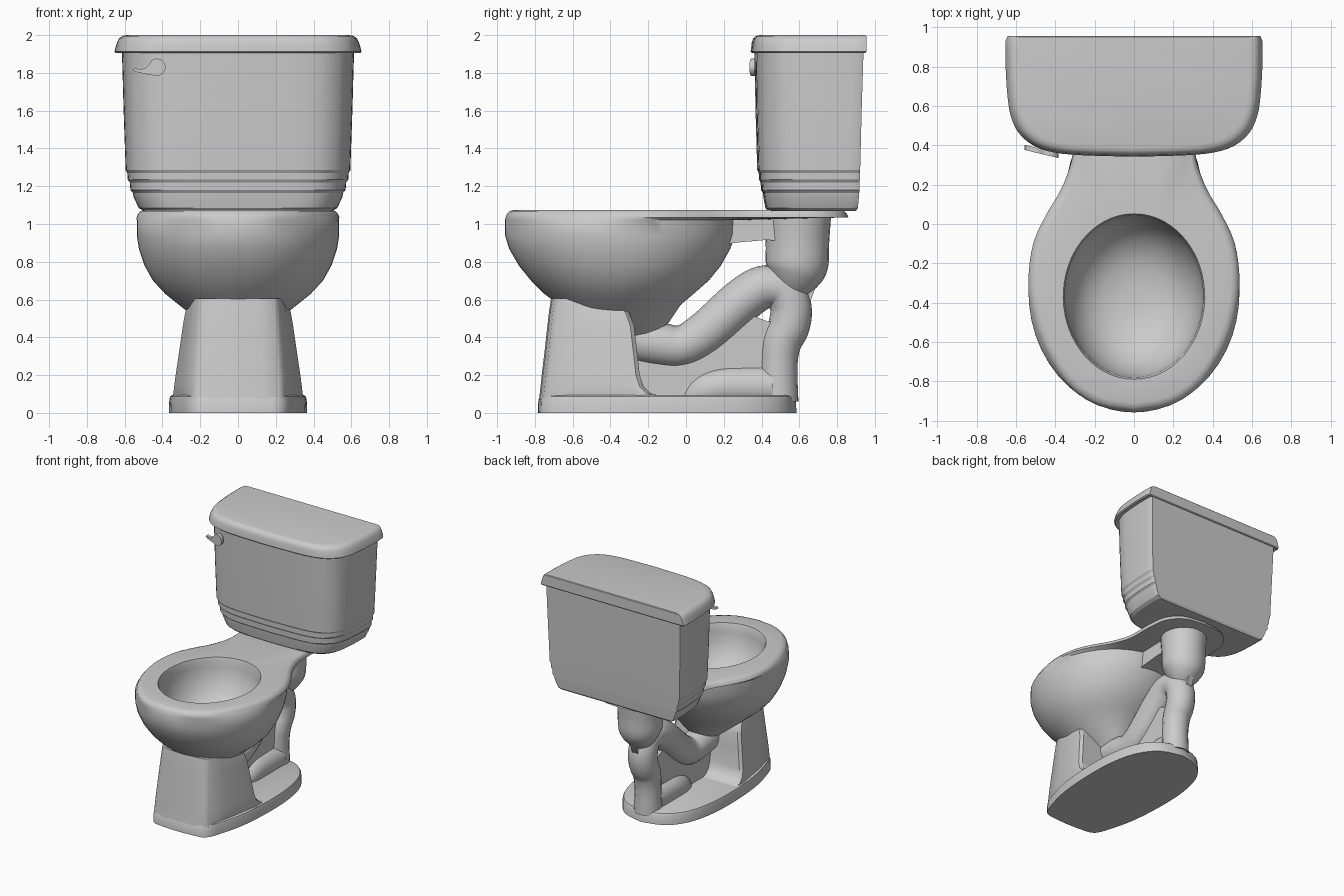
import bpy, bmesh, math
from mathutils import Vector

cube = bpy.data.objects.get("Cube")
if cube:
    bpy.data.objects.remove(cube, do_unlink=True)

# One plain ceramic colour
mat = bpy.data.materials.new("ceramic_grey")
mat.use_nodes = True
COL = (0.6, 0.6, 0.6, 1)
mat.diffuse_color = COL
mat.node_tree.nodes["Principled BSDF"].inputs["Base Color"].default_value = COL


def finish(name, bm, angle=35):
    bmesh.ops.remove_doubles(bm, verts=bm.verts, dist=1e-5)
    bmesh.ops.recalc_face_normals(bm, faces=bm.faces)
    me = bpy.data.meshes.new(name)
    bm.to_mesh(me)
    bm.free()
    me.materials.append(mat)
    ob = bpy.data.objects.new(name, me)
    bpy.context.collection.objects.link(ob)
    bpy.ops.object.select_all(action='DESELECT')
    ob.select_set(True)
    bpy.context.view_layer.objects.active = ob
    bpy.ops.object.shade_smooth_by_angle(angle=math.radians(angle))
    return ob


def loft(name, rings, angle=35):
    """Skin closed rings of equal length and cap both ends."""
    bm = bmesh.new()
    vs = [[bm.verts.new(p) for p in r] for r in rings]
    n = len(vs[0])
    for a, b in zip(vs, vs[1:]):
        for i in range(n):
            j = (i + 1) % n
            bm.faces.new((a[i], a[j], b[j], b[i]))
    bm.faces.new(vs[0])
    bm.faces.new(vs[-1])
    return finish(name, bm, angle)


def prism(name, pts, place, t0, t1):
    """Extrude a 2D polygon between two depths."""
    return loft(name, [[place(a, b, t) for a, b in pts] for t in (t0, t1)])


def spline(pts, steps):
    """Catmull-Rom through points of any dimension."""
    P = [Vector(p) for p in pts]
    P = [2 * P[0] - P[1]] + P + [2 * P[-1] - P[-2]]
    out = []
    for k in range(1, len(P) - 2):
        a, b, c, d = P[k - 1:k + 3]
        for s in range(steps):
            t = s / steps
            out.append(0.5 * (2 * b + (c - a) * t + (2 * a - 5 * b + 4 * c - d) * t * t
                              + (3 * b - a - 3 * c + d) * t ** 3))
    return out + [P[-2]]


def mirror(half):
    """Half outline from front centre to back centre -> full outline."""
    return [(x, y) for x, y in half] + [(-x, y) for x, y in half[-2:0:-1]]


def tube(name, path, steps=5, n=20):
    """Round pipe in the x = 0 plane; path holds (y, z, radius)."""
    c = spline([(y, z, r) for y, z, r in path], steps)
    rings = []
    for i, p in enumerate(c):
        d = c[min(i + 1, len(c) - 1)] - c[max(i - 1, 0)]
        d = Vector((d.x, d.y)).normalized()
        rings.append([(p.z * math.cos(a), p.x - d.y * p.z * math.sin(a), p.y + d.x * p.z * math.sin(a))
                      for a in (math.tau * k / n for k in range(n))])
    return loft(name, rings, 50)


# Tank and lid share a D-shaped outline: flat back, round front corners
D = spline([(0, 0), (.4, .012), (.62, .035), (.78, .09), (.9, .2), (.96, .34),
            (.985, .5), (1, .75), (1, .96)], 3) + [Vector((.985, 1)), Vector((0, 1))]


def d_ring(z, hw, yf, yb):
    return [(x * hw, yf + y * (yb - yf), z) for x, y in mirror([tuple(v) for v in D])]


loft("tank", [d_ring(*r) for r in [
    (1.07, .50, .435, .90), (1.085, .525, .42, .91), (1.14, .551, .41, .915), (1.165, .556, .407, .917),
    (1.18, .569, .397, .918), (1.22, .572, .395, .919), (1.235, .583, .386, .92), (1.27, .585, .385, .921),
    (1.285, .594, .377, .922), (1.6, .605, .368, .93), (1.92, .614, .362, .94)]], 25)
loft("tank_lid", [d_ring(*r) for r in [
    (1.915, .60, .39, .93), (1.905, .645, .35, .95), (1.912, .653, .342, .955), (1.935, .648, .345, .955),
    (1.96, .64, .348, .955), (1.982, .63, .355, .955), (1.995, .612, .37, .955), (2.0, .59, .39, .95)]])

# Flush lever and its stem
lever = [(-.43 + .046 * math.cos(a), 1.83 + .046 * math.sin(a))
         for a in (math.radians(-110 + 20 * k) for k in range(13))]
lever += [(-.465, 1.853), (-.485, 1.828), (-.51, 1.82), (-.55, 1.823), (-.557, 1.814), (-.535, 1.804), (-.48, 1.792)]
prism("flush_lever", lever, lambda x, z, t: (x, .345 - .24 * (x + .40) + t, z), -.006, .02)
prism("lever_stem", [(-.43 + .03 * math.cos(k * math.tau / 16), 1.83 + .03 * math.sin(k * math.tau / 16))
                     for k in range(16)], lambda x, z, t: (x, t, z), .36, .44)

# Bowl: hollow inside, flat rim with rear deck, rounded outside
deck = spline([(0, -.955), (.19, -.92), (.35, -.805), (.47, -.61), (.525, -.42), (.536, -.26),
               (.51, -.09), (.445, .05), (.385, .15), (.34, .25), (.312, .36), (.31, .55),
               (.285, .72), (.18, .83), (0, .86)], 3)
deck = mirror([tuple(v) for v in deck])
CY = -.355
theta = [math.atan2(x, CY - y) for x, y in deck]


def egg(z, yf, yb, rx):
    c, r = (yf + yb) / 2, (yb - yf) / 2
    return [(rx * math.sin(t), c - r * math.cos(t), z) for t in theta]


def deck_ring(z, inset):
    out = []
    for x, y in deck:
        v = Vector((x, y - CY))
        v *= 1 - inset / v.length
        out.append((v.x, v.y + CY, z))
    return out


rings = [egg(*r) for r in [
    (.685, -.42, -.30, .06), (.70, -.54, -.19, .16), (.75, -.64, -.09, .25), (.83, -.715, -.02, .305),
    (.92, -.76, .025, .34), (1.0, -.775, .04, .35), (1.05, -.78, .045, .352), (1.075, -.79, .052, .36)]]
rings += [deck_ring(1.075, .045), deck_ring(1.068, .02), deck_ring(1.05, .005), deck_ring(1.035, 0)]
rings += [egg(*r) for r in [
    (1.02, -.958, .265, .536), (.94, -.958, .26, .536), (.87, -.937, .235, .525), (.78, -.885, .185, .495),
    (.70, -.82, .12, .45), (.63, -.75, .04, .385), (.57, -.67, -.03, .31), (.48, -.60, -.09, .2),
    (.40, -.50, -.15, .1)]]
loft("bowl", rings, 40)

# Base plate and pedestal
base = [tuple(v) for v in spline([(0, -.785), (.13, -.778), (.24, -.75), (.30, -.6), (.345, -.4),
                                  (.365, -.12), (.355, .15), (.30, .38), (.18, .53), (0, .585)], 3)]
loft("base_plate", [[(x * s, (y + .1) * s - .1, z) for x, y in mirror(base)]
                    for z, s in [(0, 1), (.07, .995), (.088, .98), (.095, .95)]])


def pedestal_ring(z, yf, wf, ws, yb):
    half = [(0, yf), (wf * .55, yf + .006), (wf * .9, yf + .022), (wf, yf + .045),
            ((wf + ws) / 2 + .004, (yf + yb) / 2 - .06), (ws, yb - .1), (ws, yb - .02), (ws - .02, yb), (0, yb)]
    return [(x, y, z) for x, y in mirror(half)]


loft("pedestal", [pedestal_ring(*r) for r in [
    (.04, -.782, .247, .35, -.12), (.09, -.776, .245, .345, -.14), (.105, -.774, .244, .342, -.19),
    (.14, -.77, .243, .338, -.225), (.2, -.764, .24, .33, -.245), (.35, -.746, .23, .308, -.262),
    (.46, -.734, .222, .292, -.275), (.53, -.726, .217, .28, -.30), (.605, -.715, .212, .25, -.36)]])

# Trapway pipes, rear outlet and neck
tube("trapway_pipe", [(-.30, .39, .11), (-.15, .365, .115), (-.02, .355, .11), (.11, .43, .115),
                      (.29, .59, .118), (.41, .665, .115), (.51, .65, .11), (.555, .56, .11),
                      (.545, .46, .11), (.505, .37, .105), (.49, .25, .1), (.49, .06, .105)])
tube("foot_pipe", [(-.01, .06, .045), (.08, .105, .09), (.18, .135, .105), (.32, .14, .108), (.46, .14, .108)])
tube("outlet_pipe", [(.59, 1.04, .178), (.59, .9, .168), (.587, .78, .165), (.575, .71, .135), (.56, .65, .09)], 4, 24)
prism("bowl_neck", [(.10, .86), (.25, .90), (.42, .915), (.55, .91), (.55, 1.05), (.10, 1.05)],
      lambda y, z, t: (t, y, z), -.12, .12)

# Thin webs joining the pipes
prism("centre_web", [(-.30, .06), (-.30, .42), (0, .36), (.2, .5), (.33, .58), (.365, .51), (.43, .485),
                     (.5, .48), (.5, .06)], lambda y, z, t: (t, y, z), -.045, .045)
prism("rear_fin", [(.55, .5), (.65, .57), (.72, .75), (.55, .75)], lambda y, z, t: (t, y, z), -.025, .025)
